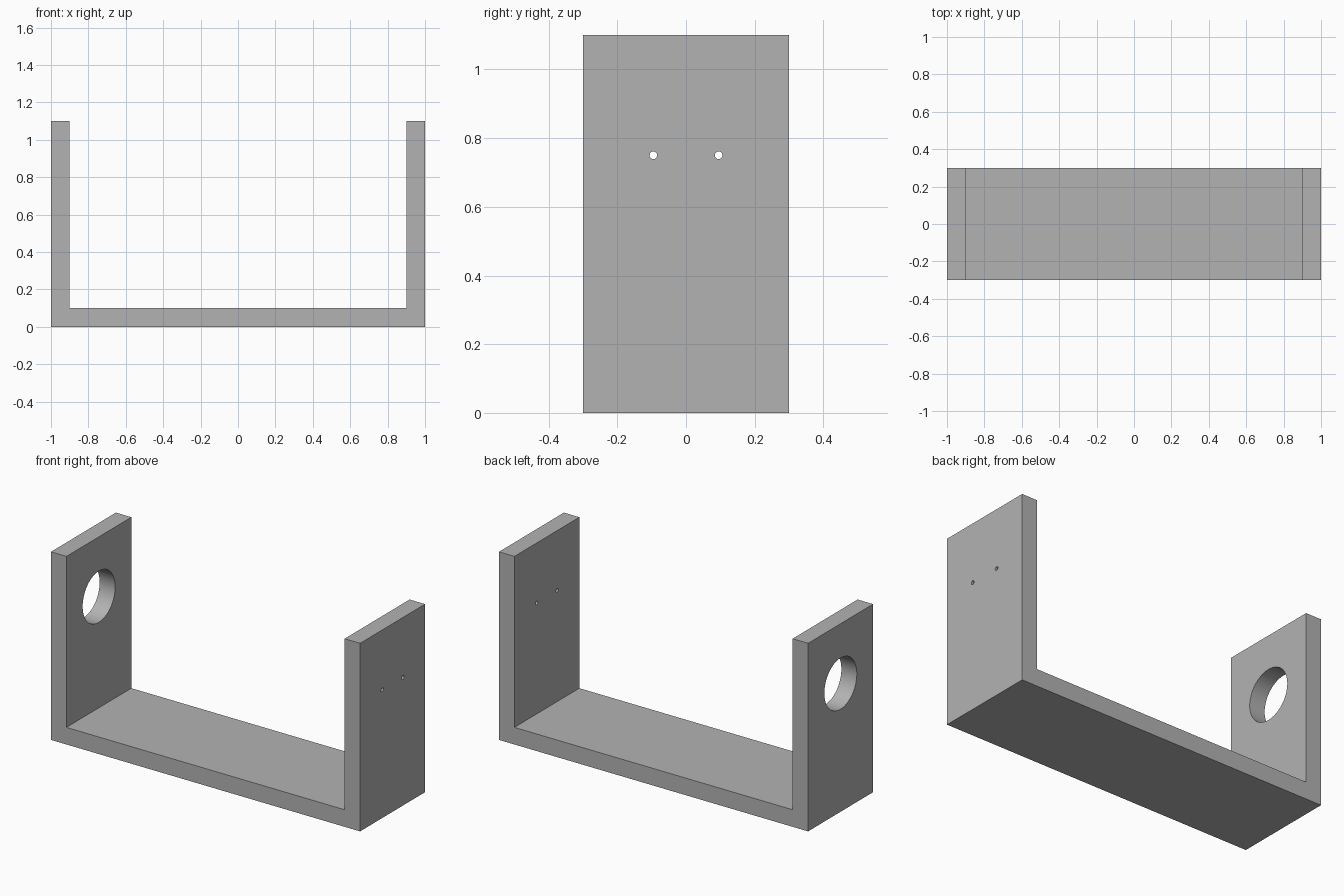
import bpy
import bmesh
import math

cube = bpy.data.objects.get("Cube")
if cube:
    bpy.data.objects.remove(cube, do_unlink=True)

HALF_LENGTH, HALF_DEPTH, HEIGHT, WALL = 1.0, 0.3, 1.1, 0.1
HOLE_Z = 0.75

grey = bpy.data.materials.new("plain grey")
grey.use_nodes = True
colour = (0.45, 0.45, 0.45, 1)
grey.diffuse_color = colour
grey.node_tree.nodes["Principled BSDF"].inputs["Base Color"].default_value = colour

# U-shaped bracket: half profile mirrored, then extruded from front to back
inner = HALF_LENGTH - WALL
right_half = [(HALF_LENGTH, 0), (HALF_LENGTH, HEIGHT), (inner, HEIGHT), (inner, WALL)]
profile = right_half + [(-x, z) for x, z in reversed(right_half)]
bm = bmesh.new()
face = bm.faces.new([bm.verts.new((x, -HALF_DEPTH, z)) for x, z in profile])
extruded = bmesh.ops.extrude_face_region(bm, geom=[face], use_keep_orig=True)["geom"]
bmesh.ops.translate(bm, vec=(0, 2 * HALF_DEPTH, 0),
                    verts=[v for v in extruded if isinstance(v, bmesh.types.BMVert)])
bmesh.ops.recalc_face_normals(bm, faces=bm.faces)
mesh = bpy.data.meshes.new("bracket")
bm.to_mesh(mesh)
bm.free()
bracket = bpy.data.objects.new("bracket", mesh)
bpy.context.collection.objects.link(bracket)
mesh.materials.append(grey)


def drill(name, x, y, radius, sides):
    """Cut a round hole through a wall along x."""
    bpy.ops.mesh.primitive_cylinder_add(
        vertices=sides, radius=radius, depth=WALL * 2,
        location=(x, y, HOLE_Z), rotation=(0, math.pi / 2, 0))
    cutter = bpy.context.object
    cutter.name = name
    cutter.hide_render = True
    cutter.data.materials.append(grey)
    cut = bracket.modifiers.new(name, "BOOLEAN")
    cut.operation = "DIFFERENCE"
    cut.solver = "EXACT"
    cut.object = cutter
    bpy.context.view_layer.objects.active = bracket
    bpy.ops.object.modifier_apply(modifier=cut.name)
    bpy.data.objects.remove(cutter, do_unlink=True)


# Large opening in the right wall, pair of small holes in the left wall
wall_x = HALF_LENGTH - WALL / 2
drill("large_hole_cutter", -wall_x, 0, 0.15, 64)
for side in (-1, 1):
    drill("small_hole_cutter", wall_x, side * 0.095, 0.011, 24)

# Smooth hole walls with crisp edges
bpy.ops.object.select_all(action="DESELECT")
bracket.select_set(True)
bpy.context.view_layer.objects.active = bracket
bpy.ops.object.shade_smooth_by_angle(angle=math.radians(30))
